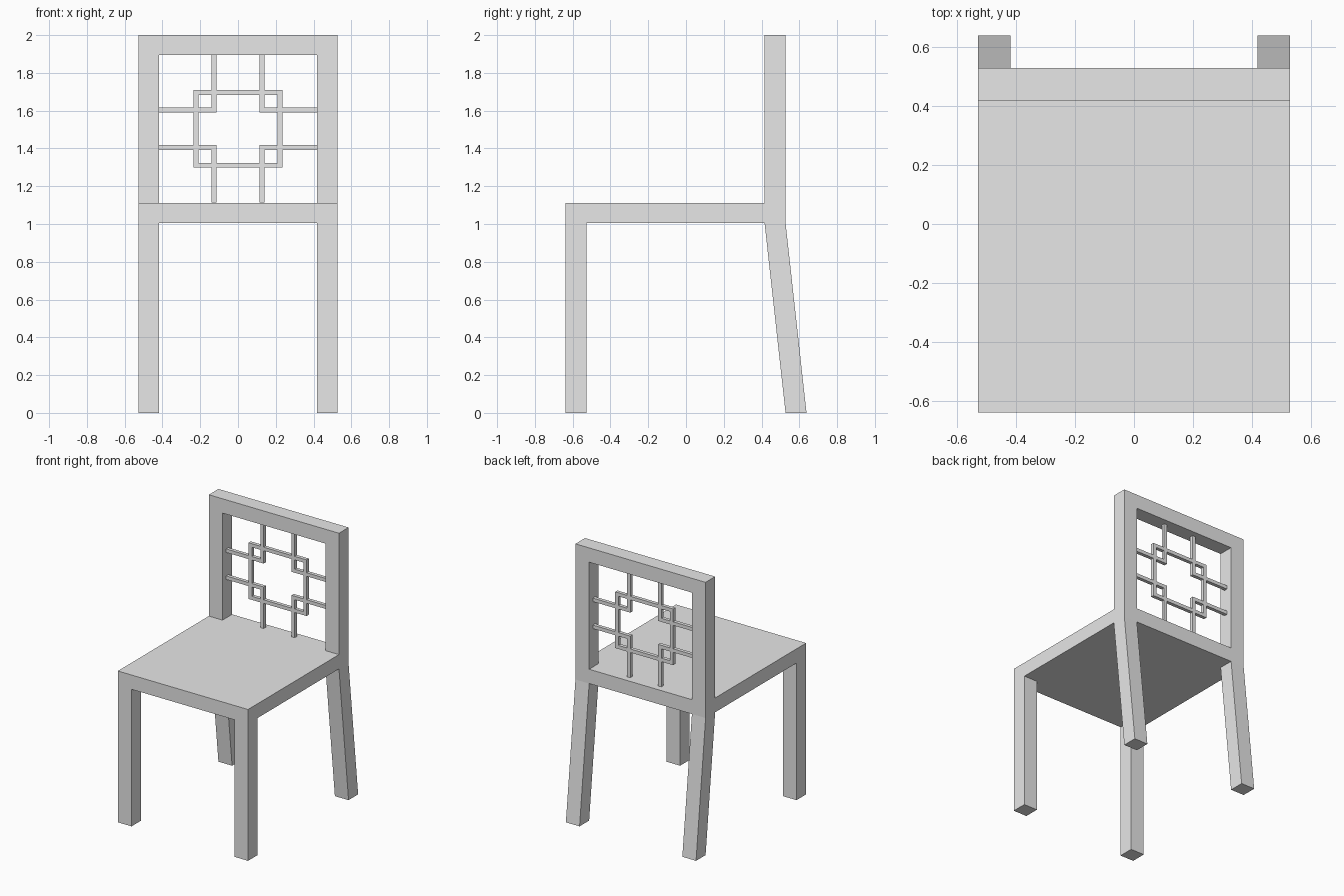
import bpy
import bmesh

cube = bpy.data.objects.get("Cube")
if cube:
    bpy.data.objects.remove(cube, do_unlink=True)

grey = bpy.data.materials.new("plain_grey")
grey.use_nodes = True
grey.diffuse_color = (0.8, 0.8, 0.8, 1)
grey.node_tree.nodes["Principled BSDF"].inputs["Base Color"].default_value = (0.8, 0.8, 0.8, 1)


def block(name, x, y, z, mirror=(False, False, False), origin=(0, 0, 0), foot_shift=0):
    """Box between (min, max) ranges; foot_shift slides its bottom in y."""
    bm = bmesh.new()
    bmesh.ops.create_cube(bm, size=1)
    for v in bm.verts:
        low = v.co.z < 0
        v.co = [r[c > 0] - o for r, c, o in zip((x, y, z), v.co, origin)]
        if low:
            v.co.y += foot_shift
    mesh = bpy.data.meshes.new(name)
    bm.to_mesh(mesh)
    bm.free()
    mesh.materials.append(grey)
    obj = bpy.data.objects.new(name, mesh)
    obj.location = origin
    bpy.context.collection.objects.link(obj)
    if any(mirror):
        mod = obj.modifiers.new("mirror", "MIRROR")
        mod.use_axis = mirror
        mod.use_clip = False
        mod.use_mirror_merge = False
    return obj


# Main dimensions
HALF = 0.528            # half width
INNER = 0.417           # inner face of legs and posts
FRONT, BACK = -0.638, 0.527
POST = (0.416, BACK)    # depth range of the backrest
UNDER, SEAT, TOP = 1.005, 1.11, 2.0
RAIL = 1.895
SIDES = (True, False, False)
side_x = (INNER, HALF)

# Seat and legs
block("seat", (-HALF, HALF), (FRONT, BACK), (UNDER, SEAT))
block("front_legs", side_x, (FRONT, FRONT + 0.111), (0, UNDER), SIDES)
block("back_legs", side_x, POST, (0, UNDER), SIDES, foot_shift=0.111)

# Backrest frame
block("back_posts", side_x, POST, (SEAT, RAIL), SIDES)
block("top_rail", (-HALF, HALF), POST, (RAIL, TOP))

# Lattice, mirrored about its own centre
BAR = 0.026
MID = 1.504
centre = (0, sum(POST) / 2, MID)
bar_y = (centre[1] - BAR / 2, centre[1] + BAR / 2)
ring_x, ring_z = 0.235, 0.206
in_x, in_z = 0.113, 0.086
UPDOWN = (False, False, True)
QUARTERS = (True, False, True)

block("lattice_ring_rails", (-ring_x, ring_x), bar_y,
      (MID + ring_z - BAR, MID + ring_z), UPDOWN, centre)
block("lattice_ring_stiles", (ring_x - BAR, ring_x), bar_y,
      (MID - ring_z + BAR, MID + ring_z - BAR), SIDES, centre)
block("lattice_upright_bars", (in_x, in_x + BAR), bar_y,
      (MID + in_z, RAIL), QUARTERS, centre)
block("lattice_cross_bars", (in_x + BAR, INNER), bar_y,
      (MID + in_z, MID + in_z + BAR), QUARTERS, centre)
